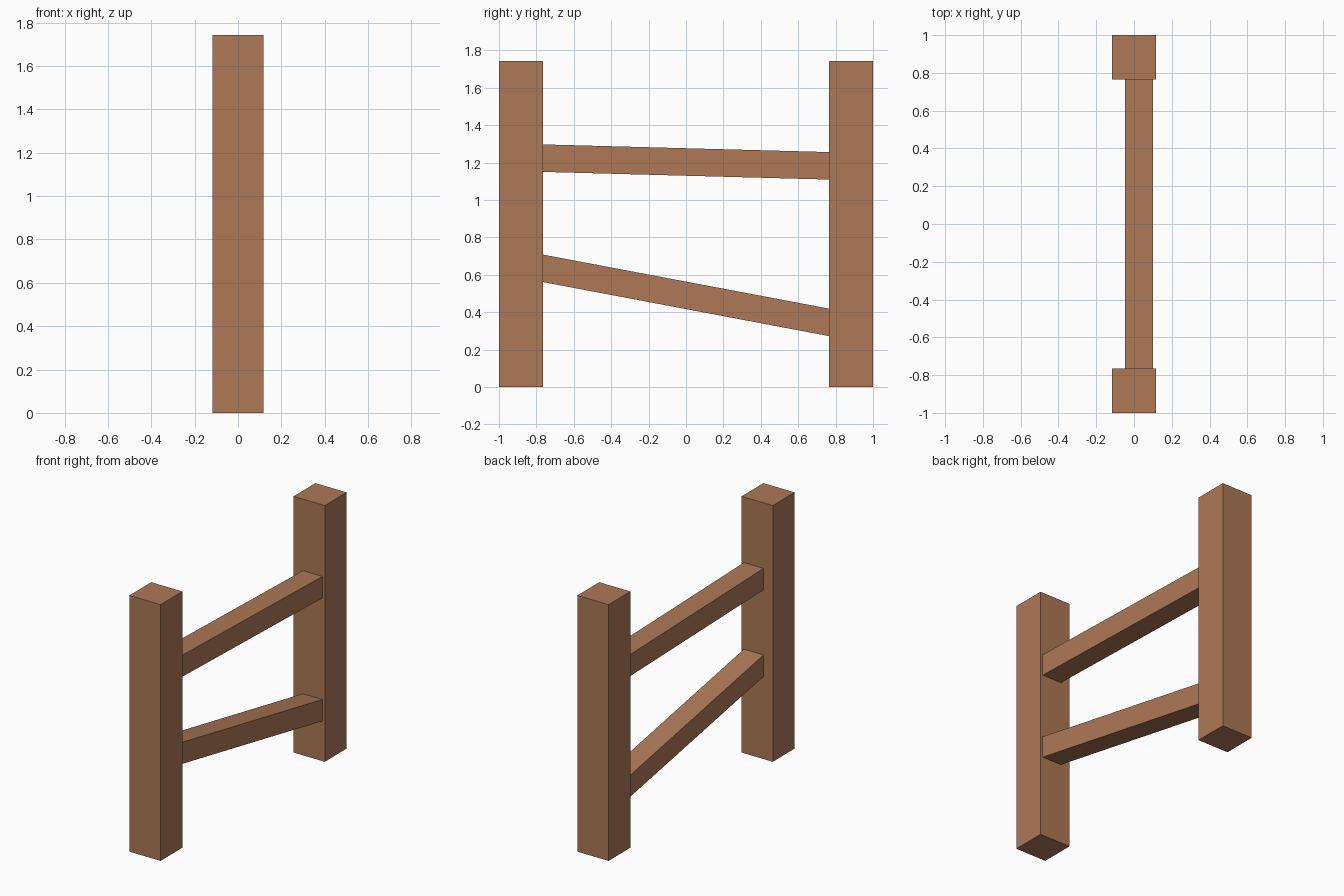
import bpy

if "Cube" in bpy.data.objects:
    bpy.data.objects.remove(bpy.data.objects["Cube"])

wood = bpy.data.materials.new("wood")
wood.diffuse_color = (0.42, 0.19, 0.095, 1)
wood.use_nodes = True
wood.node_tree.nodes["Principled BSDF"].inputs["Base Color"].default_value = wood.diffuse_color

POST = 0.235            # square post width
INNER = 1 - POST        # y of the posts' inner faces


def beam(name, x0, x1, y0, y1, z_front, z_back):
    """Box along y whose bottom/top heights can differ at each end."""
    verts = [(x, y, z) for y, zs in ((y0, z_front), (y1, z_back))
             for x, z in ((x0, zs[0]), (x1, zs[0]), (x1, zs[1]), (x0, zs[1]))]
    faces = [(0, 1, 2, 3), (7, 6, 5, 4)]
    faces += [(i, i + 4, (i + 1) % 4 + 4, (i + 1) % 4) for i in range(4)]
    mesh = bpy.data.meshes.new(name)
    mesh.from_pydata(verts, [], faces)
    mesh.materials.append(wood)
    obj = bpy.data.objects.new(name, mesh)
    bpy.context.collection.objects.link(obj)
    return obj


# Upright posts
for name, y in (("front_post", -1), ("back_post", INNER)):
    beam(name, -POST / 2, POST / 2, y, y + POST, (0, 1.743), (0, 1.743))

# Slanted rails, set slightly off centre and sheared so their ends meet the posts
for name, front, back in (("upper_rail", 1.150, 1.109), ("lower_rail", 0.561, 0.272)):
    beam(name, -0.048, 0.10, -INNER, INNER,
         (front, front + 0.147), (back, back + 0.147))
